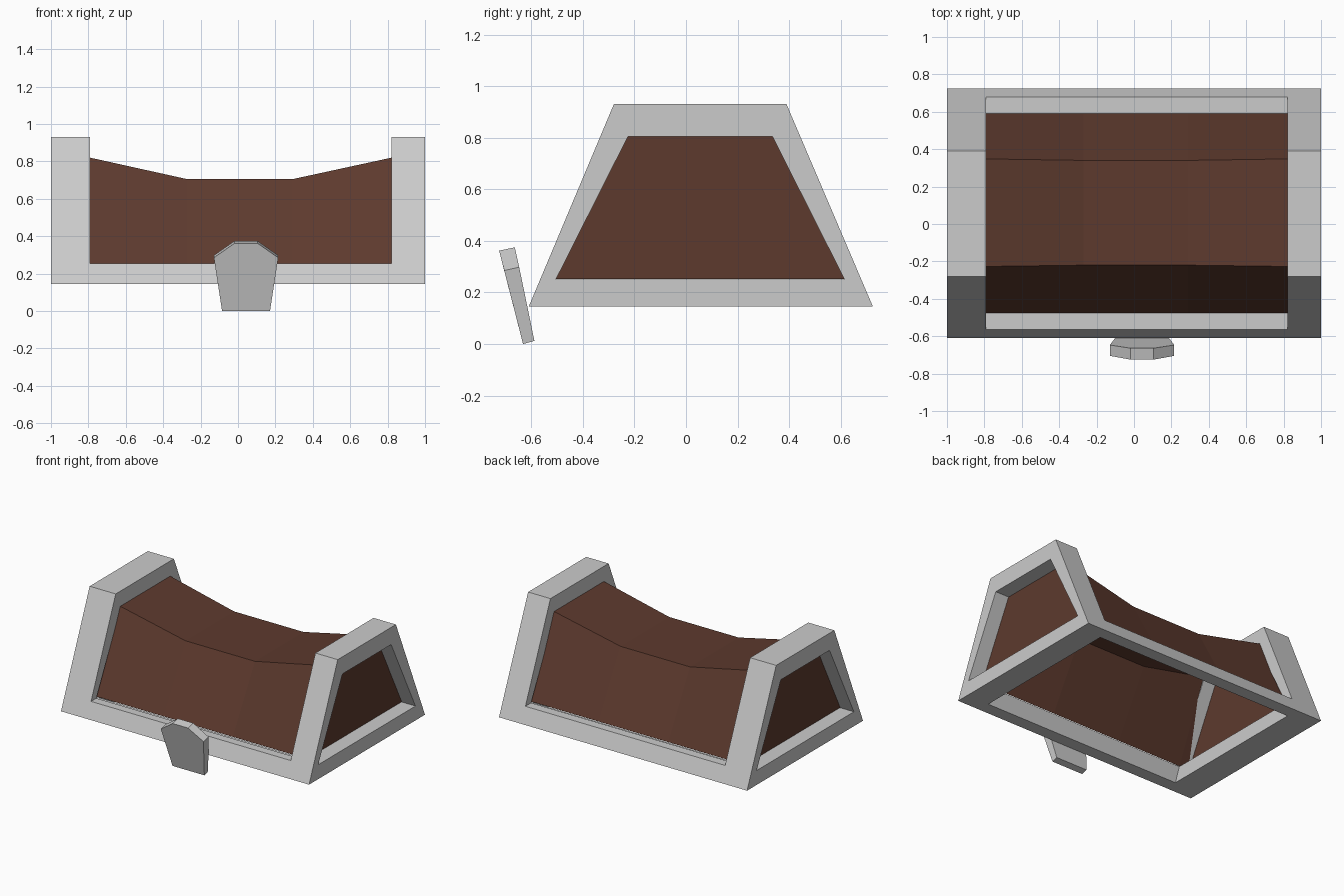
import bpy, bmesh

if "Cube" in bpy.data.objects:
    bpy.data.objects.remove(bpy.data.objects["Cube"])


def loft(name, sections, caps=True, open_bottom=False):
    """Skin a list of equal-length rings of 3D points."""
    bm = bmesh.new()
    rings = [[bm.verts.new(p) for p in s] for s in sections]
    n = len(rings[0])
    for a, b in zip(rings, rings[1:]):
        for i in range(n - 1 if open_bottom else n):
            j = (i + 1) % n
            bm.faces.new((a[i], a[j], b[j], b[i]))
    if caps:
        bm.faces.new(rings[0][::-1])
        bm.faces.new(rings[-1])
    bmesh.ops.recalc_face_normals(bm, faces=bm.faces)
    me = bpy.data.meshes.new(name)
    bm.to_mesh(me)
    bm.free()
    ob = bpy.data.objects.new(name, me)
    bpy.context.collection.objects.link(ob)
    return ob


def prism(name, profile, x0, x1):
    """Extrude a (y, z) profile along x."""
    return loft(name, [[(x, y, z) for y, z in profile] for x in (x0, x1)])


def cut(target, cutter):
    mod = target.modifiers.new("cut", 'BOOLEAN')
    mod.operation = 'DIFFERENCE'
    mod.solver = 'EXACT'
    mod.object = cutter
    bpy.context.view_layer.objects.active = target
    bpy.ops.object.modifier_apply(modifier=mod.name)
    bpy.data.objects.remove(cutter)


# Grey frame: trapezoid block, hollowed through the middle and the ends
frame = prism("frame", [(-.61, .145), (.725, .145), (.39, .93), (-.28, .93)], -1, 1)
cut(frame, prism("middle_cutter", [(-.534, .1), (-.475, .255), (-.9, .255), (-.9, 1.1),
                                   (1, 1.1), (1, .255), (.59, .255), (.649, .1)], -.79, .82))
cut(frame, prism("window_cutter", [(-.505, .25), (.615, .25), (.335, .805), (-.225, .805)], -2, 2))

# Brown sagging cover, open underneath: x, front/back bottom y, front/back top y, top z
stations = [(-.89, -.505, .615, -.225, .335, .805),
            (-.79, -.475, .59, -.227, .348, .82),
            (-.27, -.475, .59, -.22, .34, .705),
            (.29, -.475, .59, -.22, .34, .705),
            (.82, -.475, .59, -.227, .348, .82),
            (.89, -.505, .615, -.225, .335, .805)]
cover = loft("cover", [[(x, fb, .252), (x, ft, z), (x, bt, z), (x, bb, .252)]
                       for x, fb, bb, ft, bt, z in stations], open_bottom=True)
brown = bpy.data.materials.new("brown")
brown.diffuse_color = (.11, .042, .027, 1)
brown.use_nodes = True
brown.node_tree.nodes["Principled BSDF"].inputs["Base Color"].default_value = brown.diffuse_color
cover.data.materials.append(brown)

# Tilted six-sided tag at the front: half widths from bottom to top
C = .043
widths = [.128, .172, .062]


def tag_side(levels):
    right = [(C + w, y, z) for w, (y, z) in zip(widths, levels)]
    left = [(C - w, y, z) for w, (y, z) in zip(widths, levels)]
    return right + left[::-1]


loft("front_tag", [tag_side([(-.632, 0), (-.705, .285), (-.725, .362)]),
                   tag_side([(-.588, .012), (-.647, .298), (-.664, .375)])])
